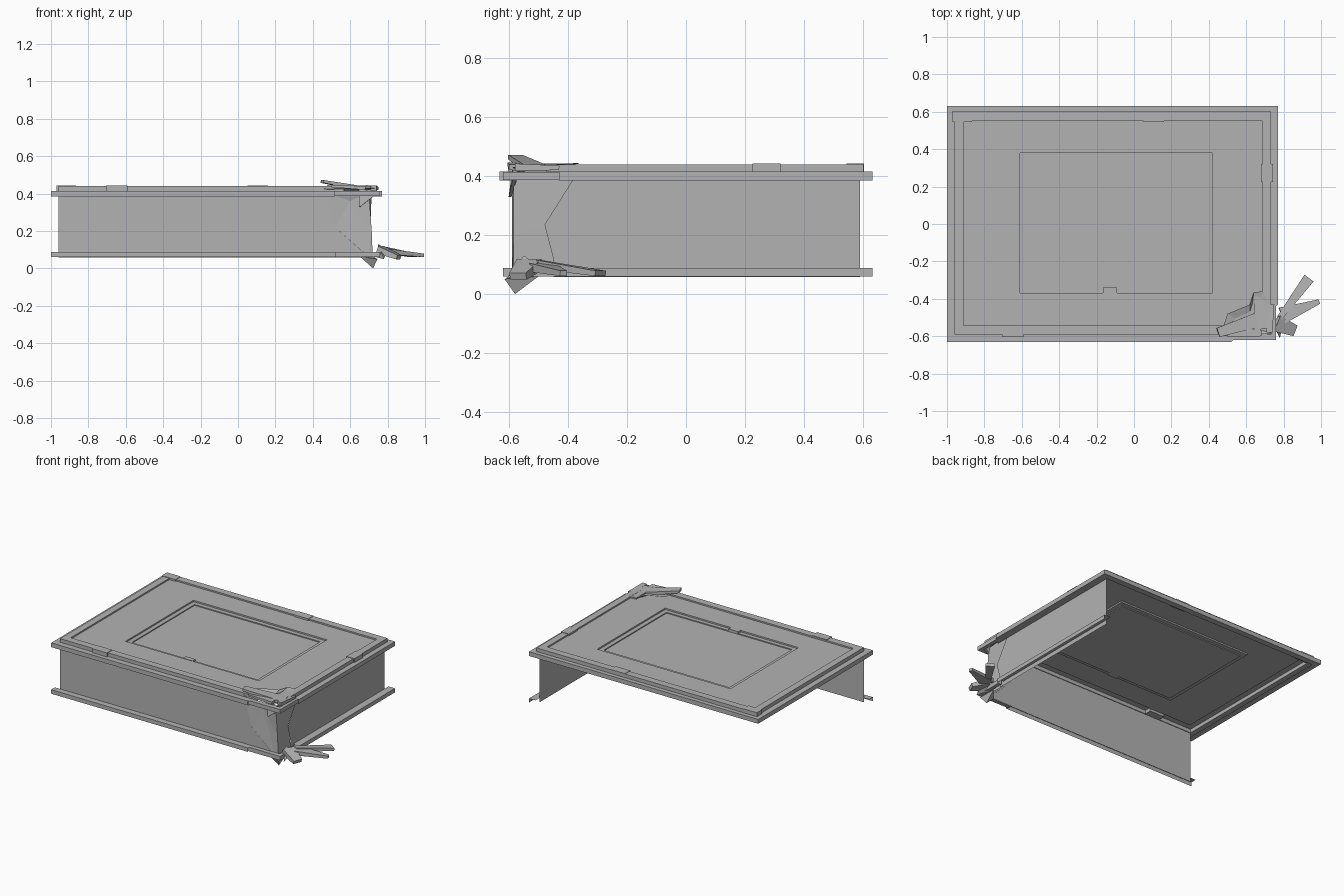
import bpy, bmesh
from mathutils import Vector

if "Cube" in bpy.data.objects:
    bpy.data.objects.remove(bpy.data.objects["Cube"])

grey = bpy.data.materials.new("dark_grey")
grey.diffuse_color = (.45, .45, .45, 1)
grey.use_nodes = True
grey.node_tree.nodes["Principled BSDF"].inputs["Base Color"].default_value = grey.diffuse_color


def make(name, verts, faces):
    me = bpy.data.meshes.new(name)
    me.from_pydata([tuple(v) for v in verts], [], faces)
    me.materials.append(grey)
    ob = bpy.data.objects.new(name, me)
    bpy.context.collection.objects.link(ob)
    return ob


QUADS = [(0, 3, 2, 1), (4, 5, 6, 7), (0, 1, 5, 4), (1, 2, 6, 5), (2, 3, 7, 6), (3, 0, 4, 7)]


def box(name, x0, x1, y0, y1, z0, z1, faces=QUADS):
    return make(name, [(x, y, z) for z in (z0, z1)
                       for x, y in ((x0, y0), (x1, y0), (x1, y1), (x0, y1))], faces)


def blade(name, a, b, wa, wb, t, up=(0, 0, 1)):
    """Tapered splinter running from a to b, width wa to wb, thickness t."""
    a, b, up = Vector(a), Vector(b), Vector(up)
    d = (b - a).normalized()
    side = d.cross(up).normalized()
    n = side.cross(d)
    verts = []
    for p, w, h in ((a, wa, t), (b, wb, t * 0.6)):
        verts += [p - side * w / 2 - n * h / 2, p + side * w / 2 - n * h / 2,
                  p + side * w / 2 + n * h / 2, p - side * w / 2 + n * h / 2]
    return make(name, verts, QUADS)


# Roof: nested rectangles (x0, x1, y0, y1, z) bridged into one stepped sheet
edge, lip, floor = (-1, .77, -.632, .632), (-.96, .733, -.592, .602), (-.912, .686, -.542, .552)
panel, inset = (-.61, .42, -.37, .38), (-.58, .39, -.342, .35)
rings = [(-.96, .72, -.59, .59, .385), (*edge, .385), (*edge, .415), (*lip, .415), (*lip, .44),
         (*floor, .44), (*floor, .43), (*panel, .43), (*panel, .42), (*inset, .42), (*inset, .413)]
verts, faces = [], []
for x0, x1, y0, y1, z in rings:
    verts += [(x0, y0, z), (x1, y0, z), (x1, y1, z), (x0, y1, z)]
for r in range(len(rings) - 1):
    for i in range(4):
        j = (i + 1) % 4
        faces.append((r * 4 + i, r * 4 + j, r * 4 + 4 + j, r * 4 + 4 + i))
n = len(verts)
faces.append((n - 4, n - 3, n - 2, n - 1))
roof = make("roof", verts, faces)

# Break off the front right corner of the roof
bm = bmesh.new()
bm.from_mesh(roof.data)
bmesh.ops.bisect_plane(bm, geom=bm.verts[:] + bm.edges[:] + bm.faces[:],
                       plane_co=(.52, -.63, 0), plane_no=(.2, -.25, 0), clear_outer=True)
bm.to_mesh(roof.data)
bm.free()

# Torn, buckled patch over the broken corner
make("torn_corner",
     [(.46, -.6, .425), (.48, -.54, .445), (.5, -.48, .443), (.62, -.43, .443), (.64, -.365, .442),
      (.69, -.36, .445), (.72, -.44, .44), (.735, -.585, .43), (.62, -.55, .405)],
     [(0, 8, 1), (1, 8, 2), (2, 8, 3), (3, 8, 4), (4, 8, 5), (5, 8, 6), (6, 8, 7), (7, 8, 0)])

# Front and right walls as open sheets with broken edges
make("front_wall", [(-.96, -.59, .058), (.7, -.59, .058), (.52, -.59, .22),
                    (.46, -.59, .41), (-.96, -.59, .41)], [(0, 1, 2, 3, 4)])
make("right_wall", [(.72, -.45, .058), (.72, .59, .058), (.72, .59, .41), (.72, -.37, .41),
                    (.72, -.48, .235), (.72, -.45, .12)], [(0, 1, 2, 3, 4, 5)])

# Dented faces around the broken corner
make("dented_corner",
     [(.46, -.59, .41), (.52, -.59, .22), (.7, -.59, .06), (.715, -.585, .2),
      (.70, -.585, .41), (.6, -.575, .36),
      (.715, -.35, .41), (.708, -.46, .235), (.71, -.43, .06), (.72, -.585, .06)],
     [(0, 1, 5), (1, 2, 5), (2, 3, 5), (3, 4, 5), (4, 0, 5),
      (4, 3, 7, 6), (3, 9, 8, 7), (2, 9, 3)])

# Base moulding as open angle strips, with narrower broken ends on both mouldings
box("base_moulding_front", -1, .52, -.632, -.59, .06, .088, [QUADS[1], QUADS[2]])
box("base_moulding_right", .72, .77, -.42, .632, .06, .088, [QUADS[1], QUADS[3]])
for label, z0, z1 in (("base", .06, .088), ("roof", .386, .414)):
    box(label + "_broken_front", .51, .76, -.62, -.588, z0, z1)
    box(label + "_broken_right", .735, .76, -.61, -.42, z0, z1)

# Bent chips along the lip
for i, (x0, x1, y0, y1) in enumerate(((-.97, -.865, .545, .603), (.05, .16, .545, .603),
                                      (.68, .742, .225, .32), (-.705, -.59, -.603, -.545))):
    box(f"lip_chip_{i}", x0, x1, y0, y1, .415, .443)
box("panel_chip", -.165, -.09, -.372, -.34, .415, .433)

# Splinters on the roof corner and down the edge
blade("roof_splinter_long", (.67, -.51, .425), (.45, -.58, .465), .08, .05, .025)
blade("roof_splinter_front", (.68, -.58, .43), (.5, -.585, .44), .04, .04, .02)
blade("roof_splinter_back", (.69, -.56, .43), (.67, -.37, .432), .09, .05, .02)
blade("roof_splinter_side", (.725, -.58, .43), (.725, -.43, .428), .03, .05, .025)
blade("edge_splinter", (.69, -.58, .415), (.65, -.597, .33), .1, .005, .015, (0, 1, 0))

# Splinters thrown out at the base
blade("base_splinter_back", (.78, -.5, .1), (.935, -.29, .07), .03, .06, .03)
blade("base_splinter_right", (.79, -.49, .09), (.99, -.415, .07), .09, .025, .03)
blade("base_splinter_front", (.76, -.53, .1), (.86, -.57, .06), .09, .06, .04)
make("base_splinter_upright", [(.75, -.55, .13), (.80, -.51, .1), (.78, -.61, .05), (.74, -.53, .06)],
     [(0, 2, 1), (0, 1, 3), (1, 2, 3), (0, 3, 2)])
make("base_splinter_down", [(.65, -.595, .065), (.745, -.615, .05), (.73, -.5, .06), (.722, -.58, 0)],
     [(0, 1, 2), (0, 3, 1), (1, 3, 2), (2, 3, 0)])
